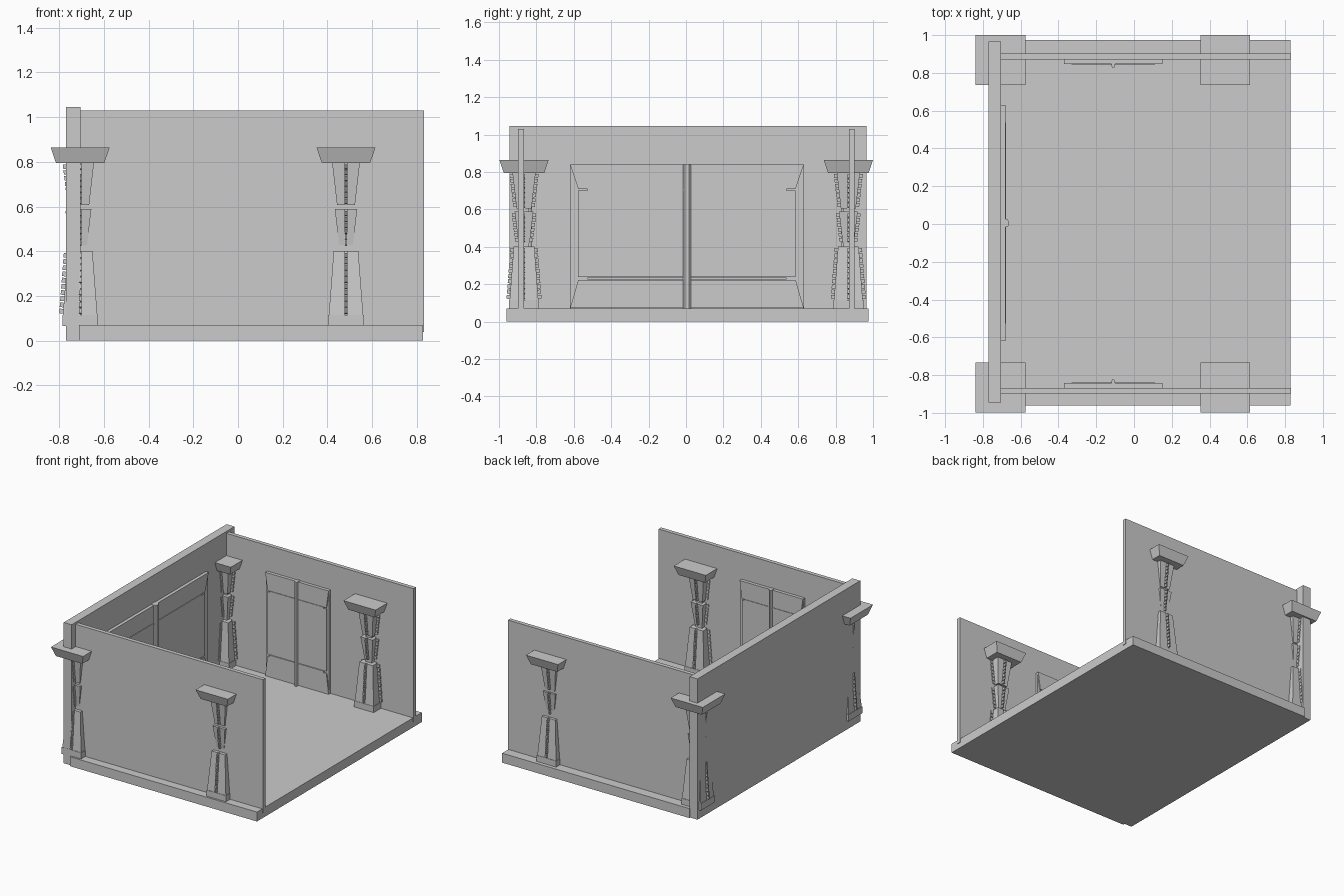
import bpy, bmesh
from mathutils import Matrix, Vector
from math import pi

if "Cube" in bpy.data.objects:
    bpy.data.objects.remove(bpy.data.objects["Cube"])


def hull_part(bm, points):
    """Add the convex solid spanned by points to bm."""
    t = bmesh.new()
    vs = [t.verts.new(p) for p in points]
    bmesh.ops.convex_hull(t, input=vs)
    bmesh.ops.dissolve_limit(t, angle_limit=0.01, verts=t.verts[:], edges=t.edges[:])
    me = bpy.data.meshes.new("tmp")
    t.to_mesh(me)
    t.free()
    bm.from_mesh(me)
    bpy.data.meshes.remove(me)


def box(bm, x0, x1, y0, y1, z0, z1):
    hull_part(bm, [(x, y, z) for x in (x0, x1) for y in (y0, y1) for z in (z0, z1)])


def frustum(bm, z0, z1, a, b):
    """Square tapered block, half width a at z0 and b at z1."""
    hull_part(bm, [(sx * h, sy * h, z) for z, h in ((z0, a), (z1, b))
                   for sx in (-1, 1) for sy in (-1, 1)])


def finish(bm, name):
    bmesh.ops.recalc_face_normals(bm, faces=bm.faces[:])
    me = bpy.data.meshes.new(name)
    bm.to_mesh(me)
    bm.free()
    ob = bpy.data.objects.new(name, me)
    bpy.context.collection.objects.link(ob)
    return ob


def slab(name, *dims):
    bm = bmesh.new()
    box(bm, *dims)
    return finish(bm, name)


# floor and three walls
slab("floor", -0.71, 0.828, -0.96, 0.975, 0, 0.07)
slab("back_wall", -0.77, -0.705, -0.945, 0.965, 0, 1.045)
slab("left_wall", -0.705, 0.832, 0.872, 0.902, 0.04, 1.03)
slab("right_wall", -0.705, 0.832, -0.897, -0.867, 0.04, 1.03)


# column: base, three tapered shaft sections, flared cap
def column_section(bm, z0, z1, a, b, teeth):
    gap = 0.007
    frustum(bm, z0, z1, a - 0.008, b - 0.008)
    # four corner casings leaving a slot on each face
    for sx in (-1, 1):
        for sy in (-1, 1):
            hull_part(bm, [(sx * u, sy * v, z) for z, h in ((z0, a), (z1, b))
                           for u in (gap, h) for v in (gap, h)])
    # toothed rail in each slot
    for k in range(4):
        rot = Matrix.Rotation(k * pi / 2, 3, 'Z')
        step = (z1 - z0 - 0.01) / teeth
        for i in range(teeth):
            lo = z0 + 0.005 + i * step
            hi = lo + step * 0.75
            pts = []
            for z in (lo, hi):
                f = a + (b - a) * (z - z0) / (z1 - z0)
                for w in (-0.005, 0.005):
                    pts += [rot @ Vector((f - 0.012, w, z)),
                            rot @ Vector((f + 0.017, w, z + 0.003))]
            hull_part(bm, pts)


bm = bmesh.new()
frustum(bm, 0.065, 0.115, 0.08, 0.08)
frustum(bm, 0.11, 0.80, 0.026, 0.026)
column_section(bm, 0.115, 0.402, 0.077, 0.055, 10)
column_section(bm, 0.42, 0.588, 0.030, 0.050, 6)
column_section(bm, 0.606, 0.797, 0.040, 0.062, 7)
frustum(bm, 0.795, 0.865, 0.108, 0.132)
first = finish(bm, "column_back_left")
first.location = (-0.706, 0.868, 0)
for name, x, y in (("column_back_right", -0.706, -0.866),
                   ("column_front_left", 0.483, 0.868),
                   ("column_front_right", 0.483, -0.866)):
    c = bpy.data.objects.new(name, first.data)
    c.location = (x, y, 0)
    bpy.context.collection.objects.link(c)


# double door: local x is width, local -y faces the room
def door(name, half, depth, post, loc, angle):
    bm = bmesh.new()
    box(bm, -half, half, -depth * 0.65, 0.01, 0.07, 0.835)
    s = half * 0.93
    for side in (-1, 1):
        # plates with chamfered outer ends, separated by grooves
        for z0, z1, e0, e1 in ((0.072, 0.222, half, s), (0.238, 0.70, s, s),
                               (0.71, 0.84, s, half)):
            hull_part(bm, [(side * u, y, z) for z, e in ((z0, e0), (z1, e1))
                           for u in (post, e) for y in (-depth, 0)])
        # thin rails along the grooves
        for z in (0.23, 0.705):
            u = sorted((side * post, side * half * 0.85))
            box(bm, u[0], u[1], -depth - 0.004, 0, z - 0.006, z + 0.006)
    # rounded centre post
    prof = ((-post, 0), (-post, -depth * 1.4), (-post * 0.5, -depth * 1.8),
            (post * 0.5, -depth * 1.8), (post, -depth * 1.4), (post, 0))
    hull_part(bm, [(x, y, z) for x, y in prof for z in (0.07, 0.843)])
    ob = finish(bm, name)
    ob.location = loc
    ob.rotation_euler.z = angle


door("back_door", 0.625, 0.024, 0.021, (-0.705, 0.005, 0), pi / 2)
door("left_door", 0.26, 0.024, 0.010, (-0.11, 0.872, 0), 0)
door("right_door", 0.26, 0.024, 0.010, (-0.11, -0.867, 0), pi)
